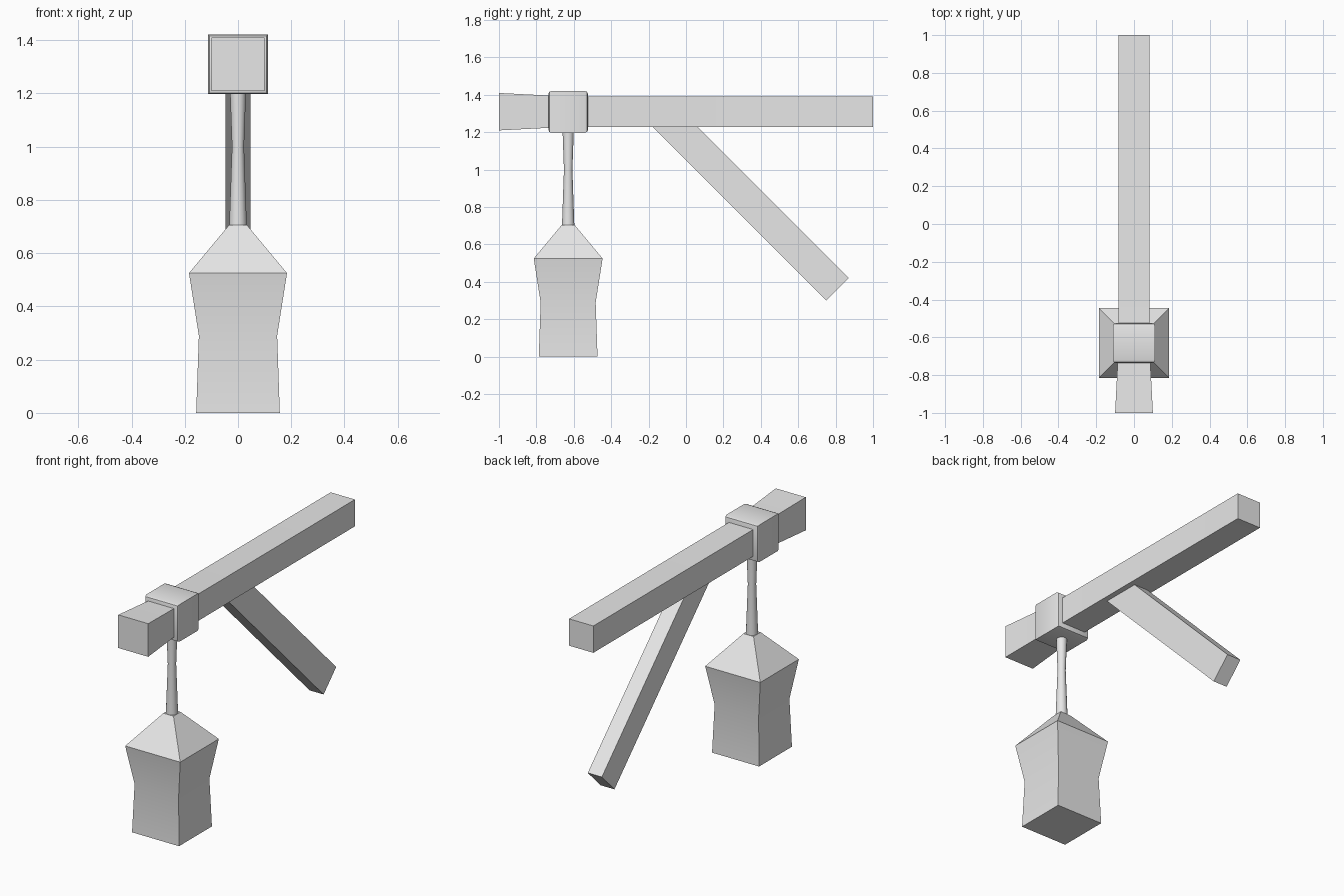
import bpy
import bmesh
import math
from mathutils import Matrix, Vector

cube = bpy.data.objects.get("Cube")
if cube:
    bpy.data.objects.remove(cube, do_unlink=True)

grey = bpy.data.materials.new("plain grey")
grey.use_nodes = True
grey.diffuse_color = (0.8, 0.8, 0.8, 1)
grey.node_tree.nodes["Principled BSDF"].inputs["Base Color"].default_value = (0.8, 0.8, 0.8, 1)


def loft(name, rings, matrix, sides=4):
    """Join rings of (height, half width, half depth) along local z, with closed ends."""
    bm = bmesh.new()
    # Four-sided rings have their corners on the half sizes; rounder ones use them as radii
    scale = math.sqrt(2) if sides == 4 else 1
    loops = []
    for h, w, d in rings:
        angles = [math.tau * (i + 0.5) / sides for i in range(sides)]
        loops.append([bm.verts.new((scale * w * math.cos(a), scale * d * math.sin(a), h))
                      for a in angles])
    for low, high in zip(loops, loops[1:]):
        for i in range(sides):
            j = (i + 1) % sides
            bm.faces.new((low[i], low[j], high[j], high[i]))
    bm.faces.new(loops[0][::-1])
    bm.faces.new(loops[-1])
    bm.transform(matrix)
    bmesh.ops.recalc_face_normals(bm, faces=bm.faces)
    mesh = bpy.data.meshes.new(name)
    bm.to_mesh(mesh)
    bm.free()
    mesh.materials.append(grey)
    obj = bpy.data.objects.new(name, mesh)
    bpy.context.collection.objects.link(obj)
    bpy.ops.object.select_all(action='DESELECT')
    obj.select_set(True)
    bpy.context.view_layer.objects.active = obj
    bpy.ops.object.shade_smooth_by_angle(angle=math.radians(35))
    return obj


HANG_Y = -0.63
BEAM_Z = 1.31
along_y = Matrix.Rotation(-math.pi / 2, 4, 'X')
beam_frame = Matrix.Translation((0, 0, BEAM_Z)) @ along_y
hang_frame = Matrix.Translation((0, HANG_Y, 0))

# Long beam with a flared front end
loft("beam", [(-1, 0.1, 0.1), (HANG_Y, 0.081, 0.081), (1, 0.081, 0.081)], beam_frame)

# Collar around the beam, with rounded rims
rim = [(0.105, 0.098), (0.101, 0.107), (0.088, 0.112)]
profile = [(-h, s, s) for h, s in rim] + [(h, s, s) for h, s in reversed(rim)]
loft("collar", profile, Matrix.Translation((0, HANG_Y, BEAM_Z - 0.001)) @ along_y)

# Diagonal brace, its top buried in the beam
top, bottom = Vector((0, -0.12, 1.29)), Vector((0, 0.81, 0.36))
direction = bottom - top
brace_frame = Matrix.Translation(top) @ Matrix.Rotation(math.radians(-135), 4, 'X')
loft("brace", [(0, 0.047, 0.085), (direction.length, 0.047, 0.085)], brace_frame)

# Hanging rod, narrowest in the upper middle
loft("hanging_rod", [(0.69, 0.034, 0.034), (1.0, 0.023, 0.023), (1.22, 0.031, 0.031)],
     hang_frame, sides=16)

# Lantern with a pinched waist and pyramid roof
loft("lantern", [(0, 0.157, 0.157), (0.29, 0.147, 0.147),
                 (0.525, 0.184, 0.184), (0.705, 0.034, 0.034)], hang_frame)
